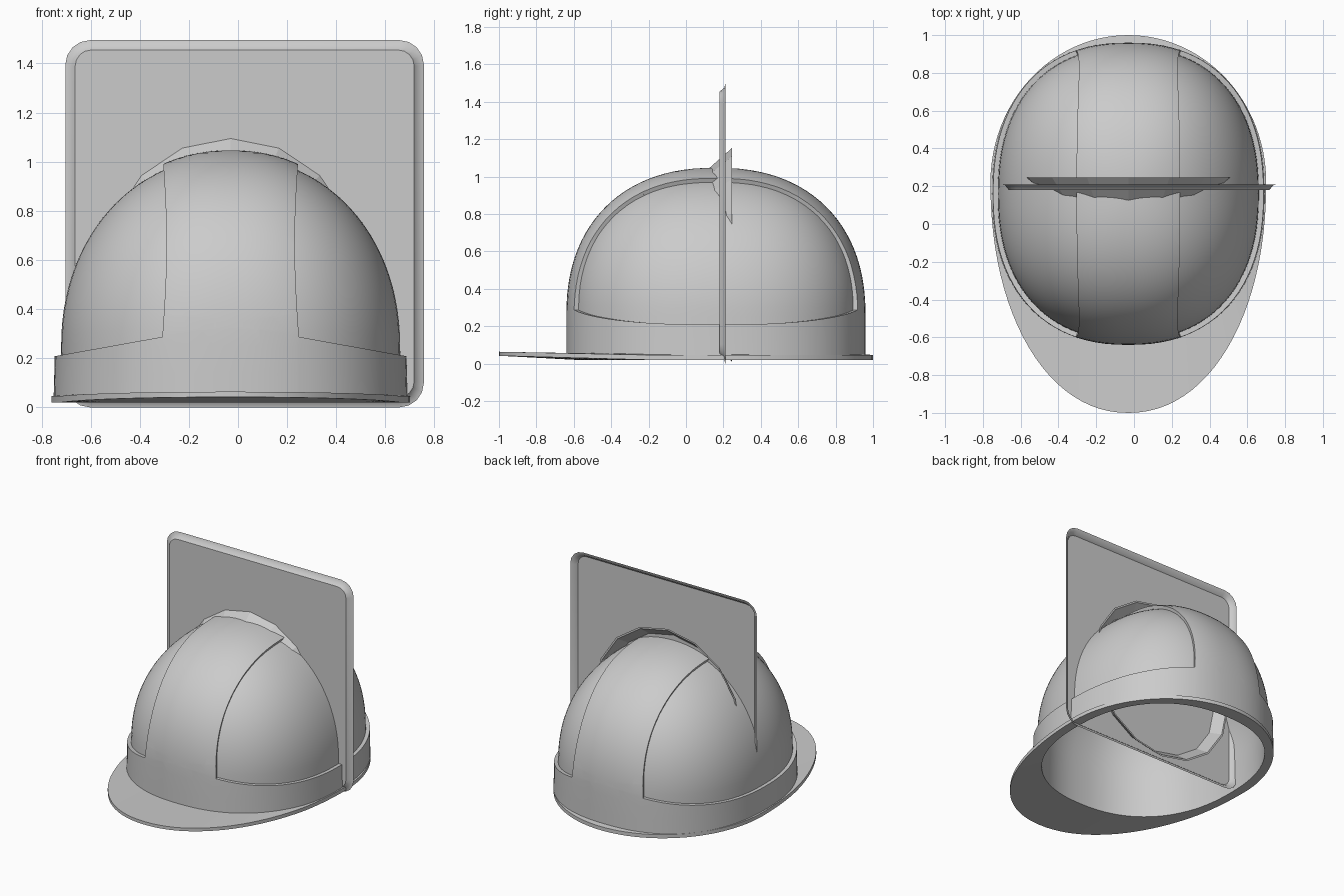
import bpy, bmesh, math
from mathutils import Vector

if "Cube" in bpy.data.objects:
    bpy.data.objects.remove(bpy.data.objects["Cube"])

CX, CY = -0.03, 0.16          # centre of the helmet shell
SEG = 96

grey = bpy.data.materials.new("plain_grey")
grey.diffuse_color = (0.6, 0.6, 0.6, 1)
grey.use_nodes = True
grey.node_tree.nodes["Principled BSDF"].inputs["Base Color"].default_value = grey.diffuse_color


def finish(name, bm, thickness=0, angle=30, recalc=True):
    if recalc:
        bmesh.ops.recalc_face_normals(bm, faces=bm.faces)
    me = bpy.data.meshes.new(name)
    bm.to_mesh(me)
    bm.free()
    ob = bpy.data.objects.new(name, me)
    bpy.context.collection.objects.link(ob)
    me.materials.append(grey)
    bpy.ops.object.select_all(action='DESELECT')
    bpy.context.view_layer.objects.active = ob
    ob.select_set(True)
    if thickness:
        m = ob.modifiers.new("thickness", 'SOLIDIFY')
        m.thickness = thickness
        m.offset = -1
        bpy.ops.object.modifier_apply(modifier=m.name)
    bpy.ops.object.shade_smooth_by_angle(angle=math.radians(angle))
    return ob


def spow(v, p):
    return math.copysign(abs(v) ** p, v)


def bridge(bm, loops, closed=False):
    pairs = list(zip(loops, loops[1:]))
    if closed:
        pairs.append((loops[-1], loops[0]))
    for a, b in pairs:
        n = len(a)
        for i in range(n):
            j = (i + 1) % n
            bm.faces.new((a[i], a[j], b[j], b[i]))


def plan(t, a, b, n=2.3):
    return a * spow(math.cos(t), 2 / n), b * spow(math.sin(t), 2 / n)


def dome(inset, z0):
    # Straight band at the bottom, squarish dome above it
    bm = bmesh.new()
    a, b, base, top = 0.715 - inset, 0.80 - inset, 0.25, 1.047 - inset
    loops = []
    rows = [(1.008, z0), (1.004, 0.14)]
    for z_scale, z in rows:
        loop = []
        for i in range(SEG):
            x, y = plan(2 * math.pi * i / SEG, a * z_scale, b)
            loop.append(bm.verts.new((CX + x, CY + y, z)))
        loops.append(loop)
    N = 26
    for k in range(N):
        f = math.pi / 2 * k / N
        loop = []
        for i in range(SEG):
            t = 2 * math.pi * i / SEG
            x, y = plan(t, a, b)
            n = 2.08 + 0.2 * math.sin(t) ** 2
            r = math.cos(f) ** (2 / n)
            z = base + (top - base) * math.sin(f) ** (2 / n)
            loop.append(bm.verts.new((CX + x * r, CY + y * r, z)))
        loops.append(loop)
    bridge(bm, loops)
    tip = bm.verts.new((CX, CY, top))
    for i in range(SEG):
        bm.faces.new((loops[-1][i], loops[-1][(i + 1) % SEG], tip))
    return bm


# Inner shell, showing as the recessed side panels
finish("side_panels", dome(0.025, 0.03), 0.03)

# Outer shell: headband and raised centre ridge, side panels cut away
bm = dome(0.0, 0.04)
RW, SLOPE = 0.278, 0.18


def above(co):
    ax = abs(co.x - CX)
    return ax > RW and co.z > 0.287 - SLOPE * (ax - RW)


for s in (-1, 1):
    for co, no in (((CX + s * RW, 0, 0), (s, 0, 0)),
                   ((CX + s * RW, 0, 0.287), (s * SLOPE, 0, 1))):
        bmesh.ops.bisect_plane(bm, geom=bm.verts[:] + bm.edges[:] + bm.faces[:],
                               dist=1e-5, plane_co=co, plane_no=no)
cut = [f for f in bm.faces if above(f.calc_center_median())]
bmesh.ops.delete(bm, geom=cut, context='FACES')
for v in bm.verts:                       # ridge narrows slightly half way up
    w = max(0.0, min(1.0, (v.co.z - 0.287) / 0.76))
    v.co.x = CX + (v.co.x - CX) * (1 - 0.06 * math.sin(math.pi * w))
finish("headband_and_ridge", bm, 0.03)

# Brim with a longer front peak
bm = bmesh.new()
inner_low, inner_top, outer_top, outer_low = [], [], [], []
for i in range(SEG):
    t = 2 * math.pi * i / SEG
    x, y = plan(t, 0.665, 0.745)
    inner_low.append(bm.verts.new((CX + x, CY + y, 0.02)))
    inner_top.append(bm.verts.new((CX + x, CY + y, 0.055)))
    back = math.sin(t) >= 0
    x, y = plan(t, 0.73, 0.78 if back else 1.22, 2.0 if back else 2.1)
    y += 0.22
    lift = 0.022 * max(0.0, -(y + 0.2) / 0.8)
    outer_top.append(bm.verts.new((CX + x, y, 0.046 + lift * 0.8)))
    outer_low.append(bm.verts.new((CX + x, y, 0.02 + lift)))
bridge(bm, [inner_low, inner_top, outer_top, outer_low], closed=True)
finish("brim", bm)


# Square tray-like plate standing through the shell
def rounded(bm, inset, radius, y):
    x0, x1, z0, z1 = -0.703 + inset, 0.757 - inset, inset, 1.495 - inset
    loop = []
    for q, (x, z) in enumerate(((x1 - radius, z1 - radius), (x0 + radius, z1 - radius),
                                (x0 + radius, z0 + radius), (x1 - radius, z0 + radius))):
        for k in range(5):
            a = math.pi / 2 * (q + k / 4)
            loop.append(bm.verts.new((x + radius * math.cos(a), y, z + radius * math.sin(a))))
    return loop


bm = bmesh.new()
loops = [rounded(bm, 0, 0.10, 0.21), rounded(bm, 0.02, 0.085, 0.205),
         rounded(bm, 0.04, 0.065, 0.18)]
bridge(bm, loops)
bm.faces.new(loops[-1])
bm.normal_update()
if loops[-1][0].link_faces[-1].normal.y > 0:
    bmesh.ops.reverse_faces(bm, faces=bm.faces)
finish("square_plate", bm, angle=40, recalc=False)

# Sixteen-sided flared ring piercing the plate and the crown
bm = bmesh.new()
loops = []
for y, r in ((0.10, 0.432), (0.10, 0.442), (0.245, 0.57), (0.245, 0.558)):
    loops.append([bm.verts.new((CX + r * math.sin(2 * math.pi * i / 16), y,
                                0.582 + r * math.cos(2 * math.pi * i / 16)))
                  for i in range(16)])
bridge(bm, loops, closed=True)
finish("flared_ring", bm, angle=15)
